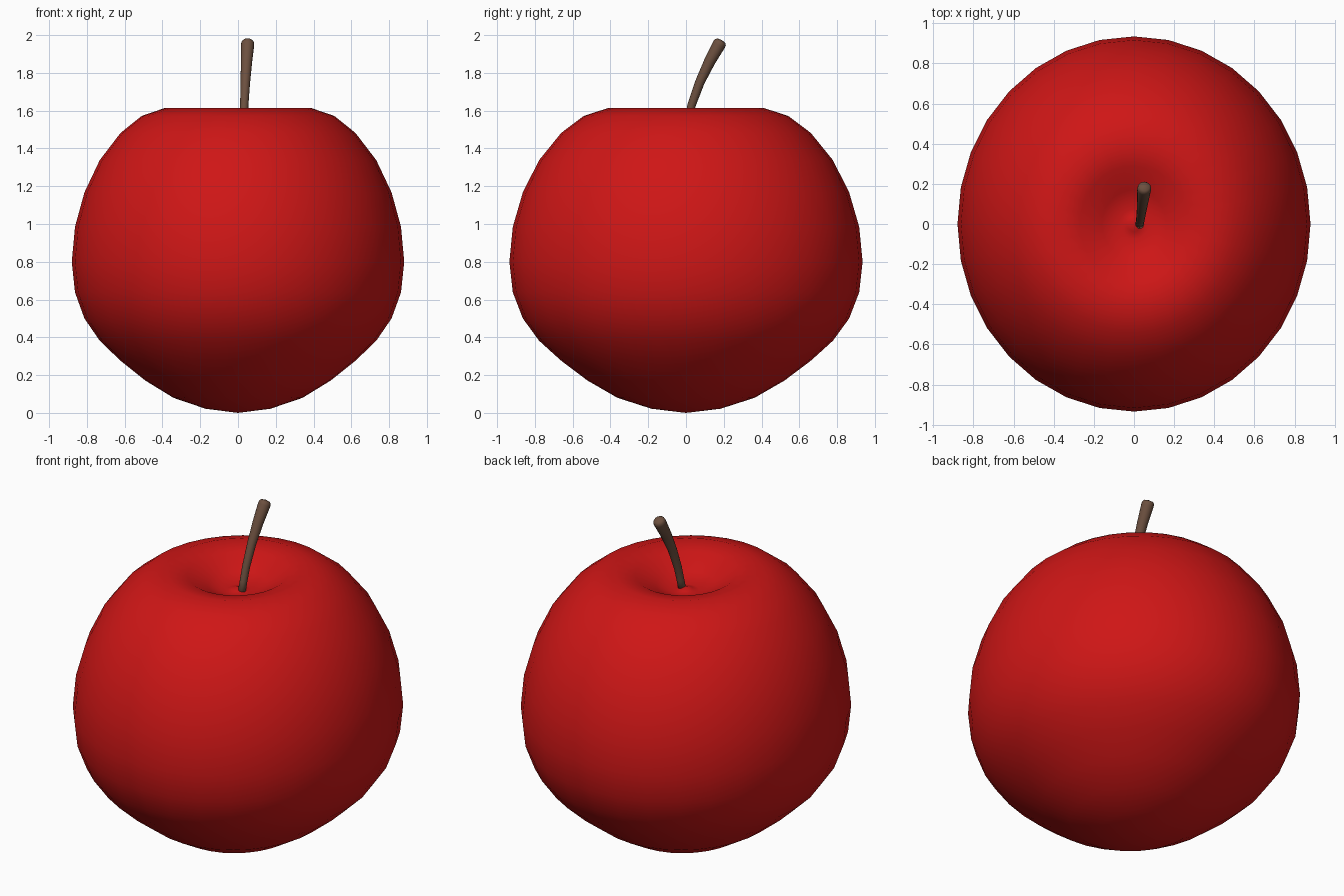
import bpy, bmesh
from math import sin, cos, tau
from mathutils import Vector

if "Cube" in bpy.data.objects:
    bpy.data.objects.remove(bpy.data.objects["Cube"])


def material(name, color):
    m = bpy.data.materials.new(name)
    m.diffuse_color = color
    m.use_nodes = True
    m.node_tree.nodes["Principled BSDF"].inputs["Base Color"].default_value = m.diffuse_color
    return m


def loft(name, start, rings, end, sides, mat):
    """Skin rings (centre, axis, rx, ry), closing both ends on a point."""
    bm = bmesh.new()
    loops = []
    for c, axis, rx, ry in rings:
        q = Vector((0, 0, 1)).rotation_difference(Vector(axis))
        loops.append([bm.verts.new(Vector(c) + q @ Vector(
            (rx * cos(tau * i / sides), ry * sin(tau * i / sides), 0)))
            for i in range(sides)])
    first, last = bm.verts.new(start), bm.verts.new(end)
    for i in range(sides):
        j = (i + 1) % sides
        bm.faces.new((first, loops[0][j], loops[0][i]))
        bm.faces.new((last, loops[-1][i], loops[-1][j]))
        for a, b in zip(loops, loops[1:]):
            bm.faces.new((a[i], a[j], b[j], b[i]))
    for f in bm.faces:
        f.smooth = True
    me = bpy.data.meshes.new(name)
    bm.to_mesh(me)
    bm.free()
    me.materials.append(mat)
    ob = bpy.data.objects.new(name, me)
    bpy.context.collection.objects.link(ob)
    return ob


# Fruit: lathed profile, slightly deeper than wide, dimpled on top
profile = [(.172, .022), (.342, .08), (.492, .172), (.624, .278), (.732, .382),
           (.813, .50), (.863, .638), (.88, .80), (.863, .985), (.813, 1.167),
           (.732, 1.338), (.622, 1.482), (.51, 1.572), (.385, 1.615),
           (.27, 1.59), (.16, 1.525), (.07, 1.49), (.035, 1.50)]
loft("apple_body", (0, 0, 0),
     [((0, 0, z), (0, 0, 1), r, r * 1.0625) for r, z in profile],
     (0, 0, 1.515), 32, material("red_skin", (.62, .008, .008, 1)))

# Stem: bent tube that widens towards a rounded tip
path = [(.026, -.01, 1.46, .022), (.03, .01, 1.55, .021), (.033, .03, 1.63, .022),
        (.039, .073, 1.75, .025), (.045, .125, 1.86, .030), (.051, .175, 1.95, .035)]
pts = [Vector(p[:3]) for p in path]
rings = []
for i, p in enumerate(pts):
    axis = pts[min(i + 1, len(pts) - 1)] - pts[max(i - 1, 0)]
    rings.append((p, axis, path[i][3], path[i][3]))
tip_axis = (pts[-1] - pts[-2]).normalized()
for d, r in ((.014, .033), (.024, .024)):
    rings.append((pts[-1] + tip_axis * d, tip_axis, r, r))
loft("stem", pts[0], rings, pts[-1] + tip_axis * .028, 16,
     material("brown_stem", (.15, .08, .05, 1)))
